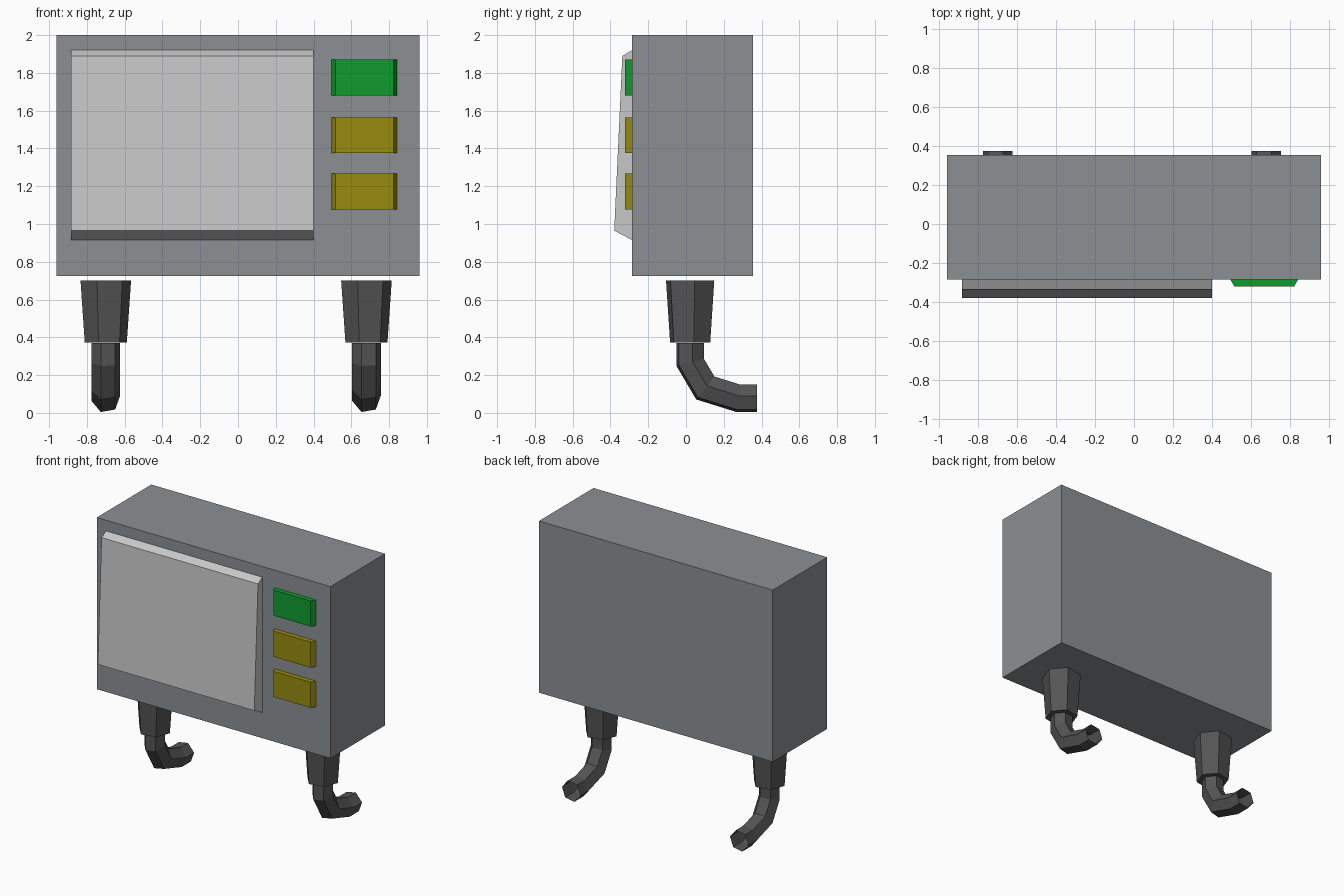
import bpy
import bmesh
from math import cos, sin, radians
from mathutils import Vector

if "Cube" in bpy.data.objects:
    bpy.data.objects.remove(bpy.data.objects["Cube"], do_unlink=True)


def material(name, r, g, b):
    mat = bpy.data.materials.new(name)
    mat.use_nodes = True
    mat.diffuse_color = (r, g, b, 1)
    mat.node_tree.nodes["Principled BSDF"].inputs["Base Color"].default_value = (r, g, b, 1)
    return mat


casing_grey = material("casing grey", 0.26, 0.28, 0.295)
panel_grey = material("panel light grey", 0.58, 0.58, 0.58)
green = material("button green", 0.005, 0.33, 0.028)
yellow = material("button yellow", 0.31, 0.265, 0.005)
dark = material("leg dark grey", 0.09, 0.09, 0.09)


def loft(name, rings, mat, cap_start=True, cap_end=True):
    """Skin a list of matching point rings into one flat-shaded object."""
    bm = bmesh.new()
    loops = [[bm.verts.new(p) for p in ring] for ring in rings]
    n = len(loops[0])
    for a, b in zip(loops, loops[1:]):
        for i in range(n):
            j = (i + 1) % n
            bm.faces.new((a[i], a[j], b[j], b[i]))
    if cap_start:
        bm.faces.new(loops[0][::-1])
    if cap_end:
        bm.faces.new(loops[-1])
    bmesh.ops.recalc_face_normals(bm, faces=bm.faces)
    mesh = bpy.data.meshes.new(name)
    bm.to_mesh(mesh)
    bm.free()
    mesh.materials.append(mat)
    obj = bpy.data.objects.new(name, mesh)
    bpy.context.collection.objects.link(obj)
    return obj


def rect(y, x0, x1, z0, z1):
    """Rectangle facing the front at depth y."""
    return [(x0, y, z0), (x1, y, z0), (x1, y, z1), (x0, y, z1)]


FRONT = -0.286

# Casing
loft("casing", [rect(FRONT, -0.96, 0.96, 0.725, 2), rect(0.354, -0.96, 0.96, 0.725, 2)], casing_grey)

# Sloping front panel, extruded sideways from its side profile
profile = [(FRONT, 1.92), (-0.337, 1.89), (-0.38, 0.965), (FRONT, 0.915)]
loft("front_panel", [[(x, y, z) for y, z in profile] for x in (-0.885, 0.4)], panel_grey)

# Buttons with bevelled ends
for name, z, mat in (("upper_button", 1.775, green),
                     ("middle_button", 1.47, yellow),
                     ("lower_button", 1.172, yellow)):
    loft(name, [rect(FRONT, 0.496, 0.842, z - 0.095, z + 0.095),
                rect(-0.322, 0.516, 0.823, z - 0.095, z + 0.095)], mat)


# Legs: hexagonal tapered socket and a bent hexagonal foot
HEX = [(cos(radians(10 + 60 * i)), sin(radians(10 + 60 * i))) for i in range(6)]
LEG_Y = 0.022
FOOT_PATH = [Vector(p) for p in ((0, LEG_Y, 0.37), (0, LEG_Y, 0.268), (0, 0.102, 0.132),
                                 (0, 0.278, 0.077), (0, 0.376, 0.077))]


def foot_rings(x, radius):
    rings = []
    last = len(FOOT_PATH) - 1
    for i, p in enumerate(FOOT_PATH):
        d_in = (p - FOOT_PATH[max(i, 1) - 1]).normalized() if i else None
        d_out = (FOOT_PATH[i + 1] - p).normalized() if i < last else d_in
        d_in = d_in or d_out
        d = (d_in + d_out).normalized()
        side = Vector((0, -d.z, d.y)) / d.dot(d_in)   # mitred cross direction
        rings.append([p + Vector((x + radius * u, 0, 0)) + side * radius * v for u, v in HEX])
    return rings


for side, x in (("left", 0.68), ("right", -0.7)):
    socket = [[(x + r * u, LEG_Y + r * v, z) for u, v in HEX]
              for r, z in ((0.136, 0.702), (0.113, 0.372))]
    loft(side + "_leg_socket", socket, dark)
    loft(side + "_foot", foot_rings(x, 0.077), dark, cap_end=False)
